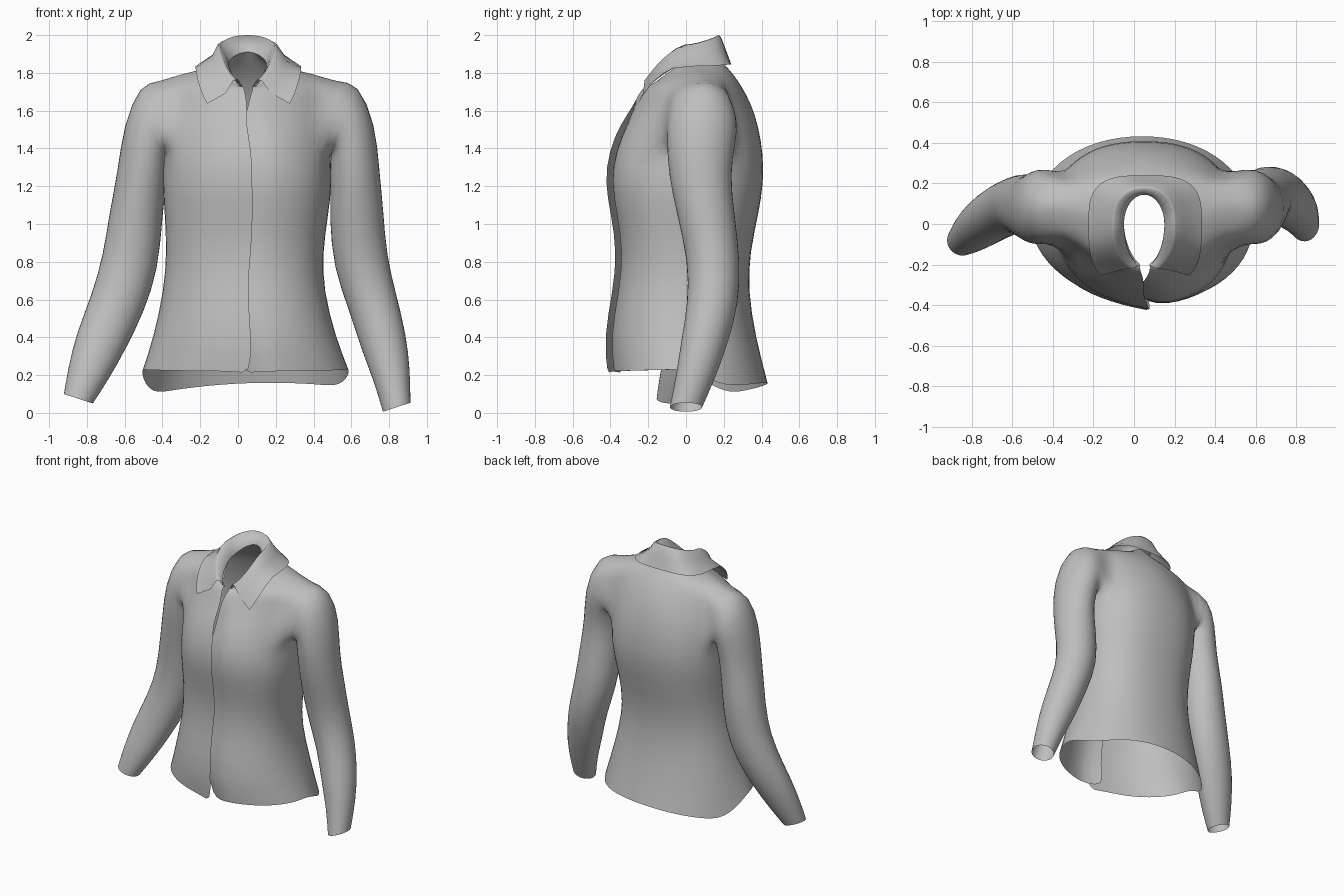
import bpy, bmesh
from math import sin, cos, pi, radians
from mathutils import Vector

cube = bpy.data.objects.get("Cube")
if cube:
    bpy.data.objects.remove(cube)

fabric = bpy.data.materials.new("grey_fabric")
fabric.use_nodes = True
grey = (0.52, 0.52, 0.52, 1)
fabric.diffuse_color = grey
fabric.node_tree.nodes["Principled BSDF"].inputs["Base Color"].default_value = grey


def spow(v, p):
    return abs(v) ** p * (1 if v >= 0 else -1)


def arc(n, gap, cx, hw, yc, yf, yb, p, z, front, back, right_front=1.0):
    """Open ring from the left front edge round the back to the right front edge."""
    pts = []
    for j in range(n + 1):
        a = radians(-90 + gap + j * (360 - 2 * gap) / n)
        s, c = sin(a), cos(a)
        depth = yb - yc if s > 0 else yc - yf
        dz = (back if s > 0 else front) * abs(s) ** 1.4
        # the right front quarter may be flatter than the others
        power = p * right_front if s < 0 and c < 0 else p
        pts.append(Vector((cx + hw * spow(c, power), yc + depth * spow(s, power), z + dz)))
    return pts


def loft(bm, rows):
    grid = [[bm.verts.new(p) for p in row] for row in rows]
    faces = {}
    for i in range(len(grid) - 1):
        for j in range(len(grid[0]) - 1):
            faces[i, j] = bm.faces.new((grid[i][j], grid[i][j + 1],
                                        grid[i + 1][j + 1], grid[i + 1][j]))
    return grid, faces


def finish(bm, name):
    mesh = bpy.data.meshes.new(name)
    bm.to_mesh(mesh)
    bm.free()
    obj = bpy.data.objects.new(name, mesh)
    bpy.context.collection.objects.link(obj)
    mesh.materials.append(fabric)
    mesh.polygons.foreach_set("use_smooth", [True] * len(mesh.polygons))
    return obj


# Torso rows: gap, centre x, half width, centre y, front y, back y, power, z, front dz, back dz
COLS = 32
torso = [
    (-4, .04, .55, .0, -.395, .435, .95, .23, -.01, 0),
    (-4, .035, .485, .0, -.415, .37, .9, .4, 0, 0),
    (-4, .03, .425, .0, -.365, .33, .87, .65, 0, 0),
    (-4, .035, .415, .0, -.345, .34, .85, .85, 0, 0),
    (-4, .045, .435, .0, -.375, .385, .84, 1.05, 0, 0),
    (-4, .05, .452, .03, -.41, .413, .84, 1.22, 0, 0),
    (-3, .045, .445, .06, -.385, .41, .88, 1.37, .02, 0),
    (-2, .045, .46, .08, -.33, .385, 1, 1.52, 0, 0),
    (0, .05, .485, .09, -.283, .345, 1.2, 1.64, -.02, 0),
    (4, .05, .48, .09, -.25, .295, 1.2, 1.75, -.06, -.02),
    (5, .05, .36, .08, -.23, .25, 1.05, 1.795, -.08, 0),
    (8, .05, .21, .03, -.21, .2, 1, 1.82, -.09, .03),
    (14, .05, .1, .0, -.205, .145, 1, 1.85, -.14, .06),
]
rows = [arc(COLS, *r, right_front=1.15) for r in torso]
# The back hem dips lower, most of all toward the right side
for p in rows[0]:
    if p.y > 0:
        p.z -= min(1, p.y / .22) * (.07 + .15 * (p.x - .17) ** 2)
# The overlapping placket edge waves slightly; the edge beneath folds inward
for i, row in enumerate(rows[:8]):
    row[-1] += Vector((.01 * sin(i * 2.3) - .015, -.022, 0))
    row[-2] += Vector((0, -.008, 0))
    row[0].y += .04
rows[0][0] += Vector((0, .05, -.02))
rows[0][-1].z -= .02

body = bmesh.new()
grid, faces = loft(body, rows)

# Sleeve rings: centre x, y, z, radius across, radius in depth
left_sleeve = [
    (.565, .09, 1.56, .21, .19), (.605, .08, 1.43, .16, .185), (.62, .07, 1.26, .133, .165),
    (.627, .105, 1.05, .147, .155), (.645, .15, .8, .147, .14), (.715, .145, .58, .133, .137),
    (.77, .1, .38, .128, .128), (.815, .055, .2, .102, .108), (.84, .0, .03, .078, .087),
]
right_sleeve = [
    (-.45, .09, 1.56, .20, .19), (-.485, .08, 1.43, .157, .185), (-.507, .075, 1.26, .133, .165),
    (-.54, .095, 1.05, .143, .155), (-.567, .1, .8, .153, .14), (-.635, .075, .58, .148, .135),
    (-.725, .02, .38, .14, .122), (-.795, -.04, .2, .112, .102), (-.845, -.08, .075, .082, .077),
]
tilts = [70, 38, 12, 8, 14, 18, 18, 16, 18]
R0, R1, HALF = 6, 9, 3


def add_sleeve(mid, side, rings):
    """Cut an armhole in the torso and carry its edge on down the arm."""
    c0, c1 = mid - HALF, mid + HALF
    bmesh.ops.delete(body, geom=[faces[i, j] for i in range(R0, R1) for j in range(c0, c1)],
                     context='FACES')
    edge = [(R1, j) for j in range(mid, c1)] + [(i, c1) for i in range(R1, R0, -1)]
    edge += [(R0, j) for j in range(c1, c0, -1)] + [(i, c0) for i in range(R0, R1)]
    edge += [(R1, j) for j in range(c0, mid)]
    prev = [grid[i][j] for i, j in edge]
    n = len(prev)
    for (x, y, z, r, ry), tilt in zip(rings, tilts):
        t = radians(tilt)
        across = Vector((side * cos(t), 0, sin(t)))
        ring = []
        # the top of the armhole follows the outside of the arm
        for k in range(n):
            a = 2 * pi * k / n
            p = Vector((x, y, z)) + across * r * cos(a) + Vector((0, side * ry * sin(a), 0))
            ring.append(body.verts.new(p))
        for k in range(n):
            m = (k + 1) % n
            body.faces.new((prev[k], ring[k], ring[m], prev[m]))
        prev = ring


add_sleeve(COLS // 4, 1, left_sleeve)
add_sleeve(COLS * 3 // 4, -1, right_sleeve)
shirt = finish(body, "shirt_body_and_sleeves")
sub = shirt.modifiers.new("smooth_cloth", 'SUBSURF')
sub.levels = sub.render_levels = 1

# Collar: inner stand, folded top edge and pointed outer fall
collar_rows = [
    arc(COLS, 14, .05, .1, .0, -.21, .145, 1, 1.85, -.13, .06),
    arc(COLS, 18, .05, .145, .0, -.225, .175, .9, 1.95, -.2, .05),
    arc(COLS, 24, .05, .16, .0, -.237, .185, .85, 1.945, -.21, .045),
    arc(COLS, 33, .055, .19, .0, -.26, .21, .75, 1.895, -.26, .03),
    arc(COLS, 42, .055, .28, .0, -.305, .24, .62, 1.835, -.3, .01),
]
bm = bmesh.new()
loft(bm, collar_rows)
finish(bm, "collar")
